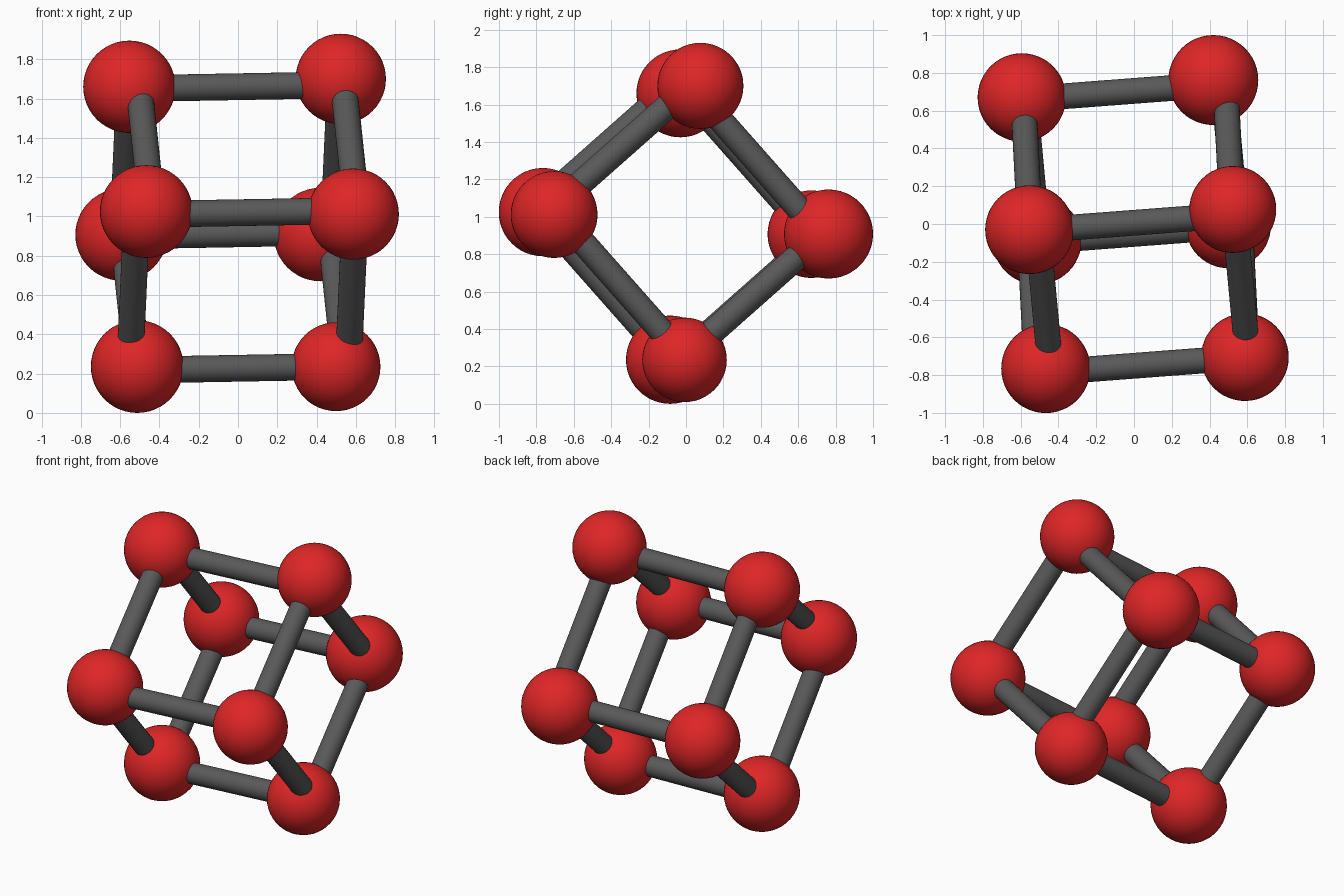
import bpy
from mathutils import Vector

if "Cube" in bpy.data.objects:
    bpy.data.objects.remove(bpy.data.objects["Cube"])


def material(name, rgb):
    m = bpy.data.materials.new(name)
    m.diffuse_color = (*rgb, 1)
    m.use_nodes = True
    m.node_tree.nodes["Principled BSDF"].inputs["Base Color"].default_value = m.diffuse_color
    return m


red = material("red", (0.74, 0.019, 0.02))
grey = material("dark_grey", (0.1, 0.1, 0.1))


def finish(name, mat):
    ob = bpy.context.object
    ob.name = name
    ob.data.materials.append(mat)
    bpy.ops.object.shade_smooth_by_angle()
    return ob


# Corner balls: position and radius
balls = {
    "top_left": (-0.553, -0.03, 1.66, 0.235),
    "top_right": (0.523, 0.077, 1.70, 0.23),
    "front_left": (-0.467, -0.765, 1.025, 0.236),
    "front_right": (0.587, -0.705, 1.012, 0.232),
    "back_left": (-0.594, 0.67, 0.907, 0.234),
    "back_right": (0.42, 0.762, 0.908, 0.238),
    "bottom_left": (-0.513, -0.085, 0.236, 0.236),
    "bottom_right": (0.499, -0.008, 0.235, 0.226),
}
for name, (x, y, z, r) in balls.items():
    bpy.ops.mesh.primitive_uv_sphere_add(segments=48, ring_count=24, radius=r, location=(x, y, z))
    finish("ball_" + name, red)

# Rods: midpoints along the three edge directions of a tilted cube
rod_sets = {
    "across": ((1, 0.076, 0.018), [
        (-0.02, 0.005, 1.66), (0.06, -0.746, 1.02),
        (-0.087, 0.698, 0.91), (-0.007, -0.053, 0.227)]),
    "slope_front": ((0.07, -0.747, -0.661), [
        (-0.475, -0.415, 1.39), (0.567, -0.325, 1.39),
        (-0.545, 0.305, 0.54), (0.507, 0.374, 0.59)]),
    "slope_back": ((-0.034, 0.662, -0.749), [
        (-0.533, -0.425, 0.62), (0.58, -0.358, 0.645),
        (-0.567, 0.30, 1.33), (0.503, 0.385, 1.29)]),
}
for name, (direction, mids) in rod_sets.items():
    turn = Vector(direction).to_track_quat('Z', 'Y').to_euler()
    for i, mid in enumerate(mids):
        bpy.ops.mesh.primitive_cylinder_add(vertices=32, radius=0.068, depth=0.9,
                                            location=mid, rotation=turn)
        finish(f"rod_{name}_{i + 1}", grey)
